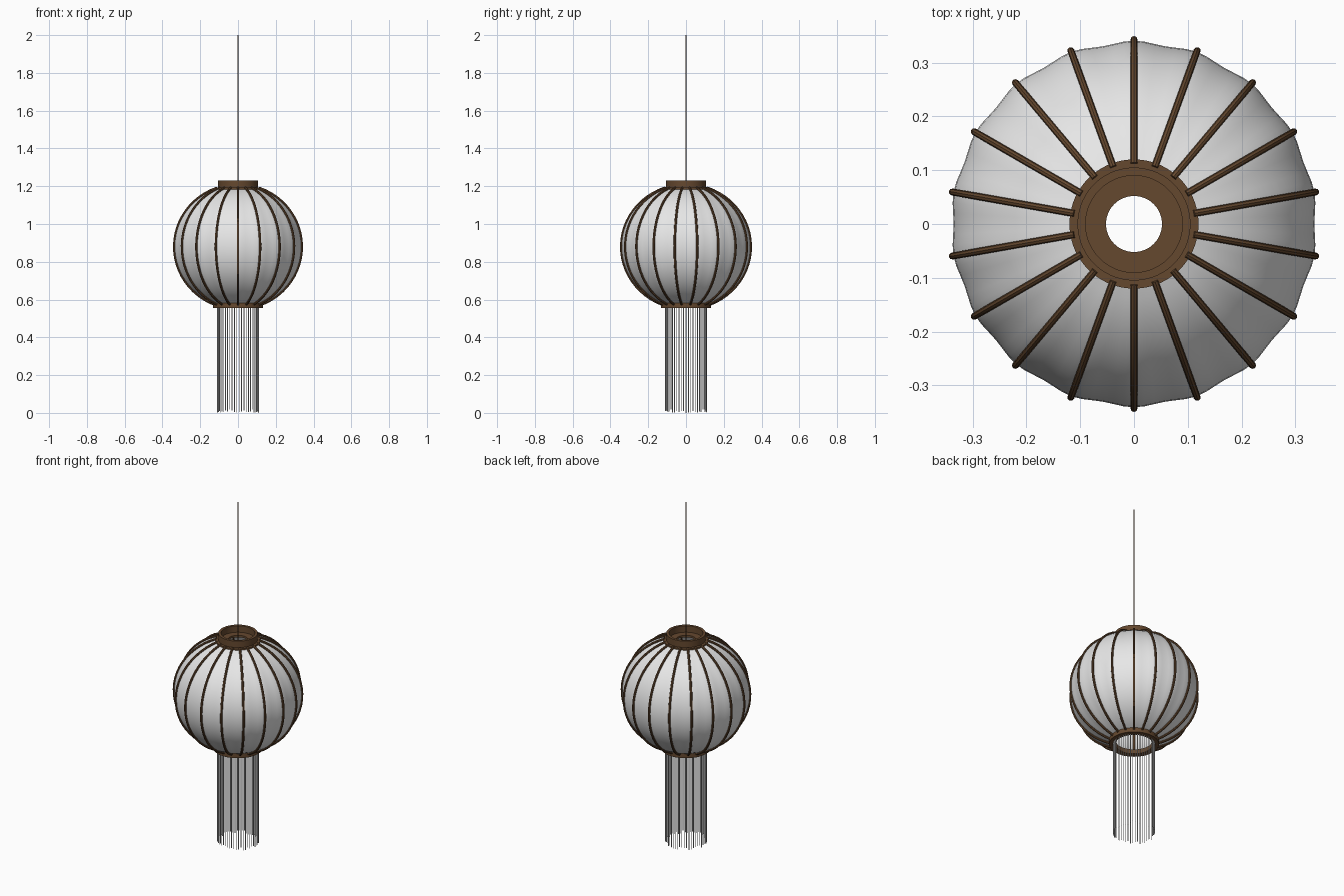
import bpy, bmesh, math, random

random.seed(4)
cube = bpy.data.objects.get("Cube")
if cube:
    bpy.data.objects.remove(cube)

RIBS = 18
MID_Z, HALF_H, BODY_R = 0.88, 0.325, 0.338
TOP_Z, LOW_Z = 1.187, 0.577


def material(name, rgb):
    m = bpy.data.materials.new(name)
    m.use_nodes = True
    m.diffuse_color = (*rgb, 1)
    m.node_tree.nodes["Principled BSDF"].inputs["Base Color"].default_value = (*rgb, 1)
    return m


wood = material("brown_wood", (0.13, 0.065, 0.028))
paper = material("white_paper", (0.8, 0.8, 0.8))


def finish(name, bm, mat, angle=40):
    me = bpy.data.meshes.new(name)
    bmesh.ops.recalc_face_normals(bm, faces=bm.faces)
    bm.to_mesh(me)
    bm.free()
    me.materials.append(mat)
    ob = bpy.data.objects.new(name, me)
    bpy.context.collection.objects.link(ob)
    bpy.ops.object.select_all(action='DESELECT')
    ob.select_set(True)
    bpy.context.view_layer.objects.active = ob
    bpy.ops.object.shade_smooth_by_angle(angle=math.radians(angle))
    return ob


def bridge(bm, rings, closed=False):
    """Skin a list of vertex rings with quads."""
    pairs = list(zip(rings, rings[1:]))
    if closed:
        pairs.append((rings[-1], rings[0]))
    for a, b in pairs:
        n = len(a)
        for i in range(n):
            j = (i + 1) % n
            bm.faces.new((a[i], a[j], b[j], b[i]))


def lathe(name, profile, mat, closed=True, segments=72, ripple=0.0):
    """Spin (radius, z) points about z, optionally bulging at every rib."""
    bm = bmesh.new()
    rings = []
    for r, z in profile:
        ring = []
        for i in range(segments):
            a = math.pi / 2 + math.tau * i / segments
            k = r * (1 + ripple * math.cos(RIBS * (a - math.pi / 2)))
            ring.append(bm.verts.new((k * math.cos(a), k * math.sin(a), z)))
        rings.append(ring)
    bridge(bm, rings, closed)
    return finish(name, bm, mat)


def arc(offset, steps):
    """Body profile from bottom ring to top ring, pushed outward by offset."""
    lo = math.asin((LOW_Z - MID_Z) / HALF_H)
    hi = math.asin((TOP_Z - MID_Z) / HALF_H)
    for i in range(steps + 1):
        t = lo + (hi - lo) * i / steps
        yield ((BODY_R + offset) * math.cos(t),
               MID_Z + (HALF_H + offset) * math.sin(t))


def add_tube(bm, path, radius, side, sides=8, caps=True):
    """Round tube along a path lying in the vertical plane whose normal is side."""
    rings = []
    for i, p in enumerate(path):
        d = [b - a for a, b in zip(path[max(i - 1, 0)], path[min(i + 1, len(path) - 1)])]
        ln = math.hypot(*d)
        dr, dz = d[0] / ln, d[1] / ln
        ring = []
        for k in range(sides):
            a = math.tau * k / sides
            r = p[0] + radius * math.cos(a) * dz
            z = p[1] - radius * math.cos(a) * dr
            s = radius * math.sin(a)
            c, sn = math.cos(side), math.sin(side)
            ring.append(bm.verts.new((r * c - s * sn, r * sn + s * c, z)))
        rings.append(ring)
    bridge(bm, rings)
    if caps:
        bm.faces.new(rings[0])
        bm.faces.new(rings[-1])


# Paper shade, gently pulled in between the ribs
lathe("paper_shade", list(arc(0, 28)), paper, closed=False, segments=RIBS * 6, ripple=0.008)

# Bent ribs
bm = bmesh.new()
for i in range(RIBS):
    add_tube(bm, list(arc(0.005, 24)), 0.0065, math.pi / 2 + math.tau * i / RIBS)
finish("ribs", bm, wood)

# Top collar: flange with centre hole and raised rim
lathe("top_collar", [(0.052, 1.18), (0.12, 1.18), (0.12, 1.192), (0.105, 1.192),
                     (0.105, 1.23), (0.09, 1.23), (0.09, 1.192), (0.052, 1.192)], wood)

# Bottom ring
lathe("bottom_ring", [(0.1, 0.555), (0.133, 0.555), (0.133, 0.581), (0.1, 0.581)], wood)

# Fringe of hanging threads with uneven ends
bm = bmesh.new()
THREADS = 54
for i in range(THREADS):
    end = 0.0 if i == 0 else random.uniform(0, 0.022)
    add_tube(bm, [(0.11, end), (0.11, 0.56)], 0.0022, math.tau * i / THREADS, sides=6)
finish("fringe", bm, paper, 70)

# Hanging cord
bm = bmesh.new()
add_tube(bm, [(0, 1.19), (0, 2.0)], 0.0025, 0, caps=False)
finish("hanging_cord", bm, wood, 70)
